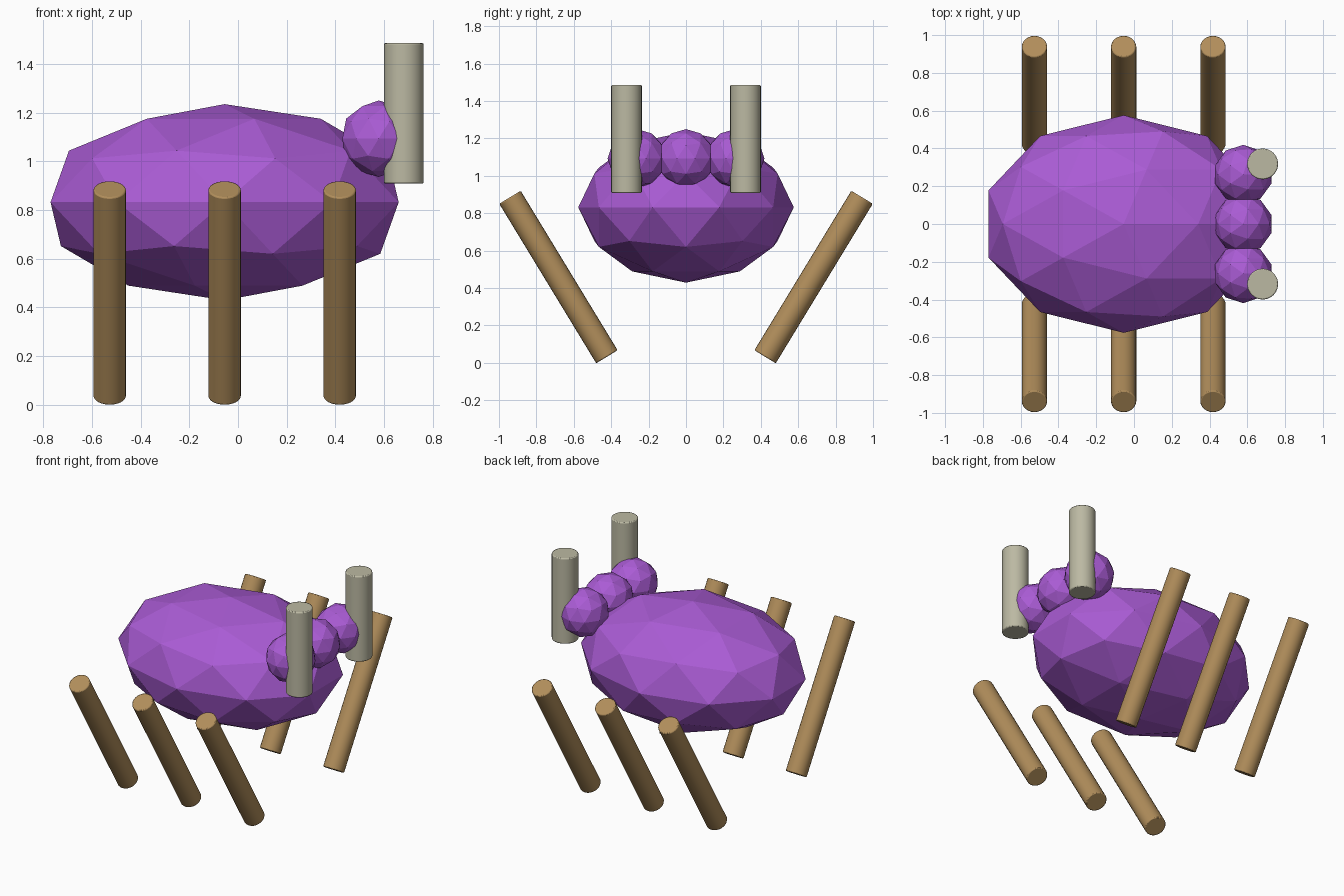
import bpy
import math

if "Cube" in bpy.data.objects:
    bpy.data.objects.remove(bpy.data.objects["Cube"])


def material(name, rgb):
    m = bpy.data.materials.new(name)
    m.diffuse_color = (*rgb, 1)
    m.use_nodes = True
    m.node_tree.nodes["Principled BSDF"].inputs["Base Color"].default_value = m.diffuse_color
    return m


purple = material("purple", (0.40, 0.105, 0.66))
brown = material("brown", (0.44, 0.27, 0.105))
stone = material("pale stone", (0.50, 0.485, 0.365))


def faceted_ball(name, loc, size):
    bpy.ops.mesh.primitive_ico_sphere_add(subdivisions=2, radius=1, location=loc)
    ob = bpy.context.object
    ob.name = name
    ob.scale = size
    ob.data.materials.append(purple)


def rod(name, loc, radius, length, tilt, mat):
    bpy.ops.mesh.primitive_cylinder_add(vertices=24, radius=radius, depth=length,
                                        location=loc, rotation=(tilt, 0, 0))
    ob = bpy.context.object
    ob.name = name
    ob.data.materials.append(mat)
    # slightly softened cap rims
    bevel = ob.modifiers.new("rim", 'BEVEL')
    bevel.width = 0.006
    bevel.segments = 2
    bevel.limit_method = 'ANGLE'
    bevel.angle_limit = math.radians(40)
    bpy.ops.object.shade_smooth_by_angle(angle=math.radians(30))


# Body
faceted_ball("body", (-0.055, 0, 0.832), (0.752, 0.576, 0.403))

# Row of three head lumps
for i, y in enumerate((-0.262, 0, 0.262)):
    faceted_ball(f"head_lump_{i + 1}", (0.578, y, 1.093), (0.157,) * 3)

for side, label in ((-1, "right"), (1, "left")):
    # Upright eye stalks
    rod(f"eye_stalk_{label}", (0.681, side * 0.318, 1.197), 0.082, 0.577, 0, stone)
    # Three splayed legs on each side
    for i, x in enumerate((-0.527, -0.055, 0.418)):
        rod(f"leg_{label}_{i + 1}", (x, side * 0.682, 0.459), 0.067, 0.998,
            -side * math.radians(31.3), brown)
